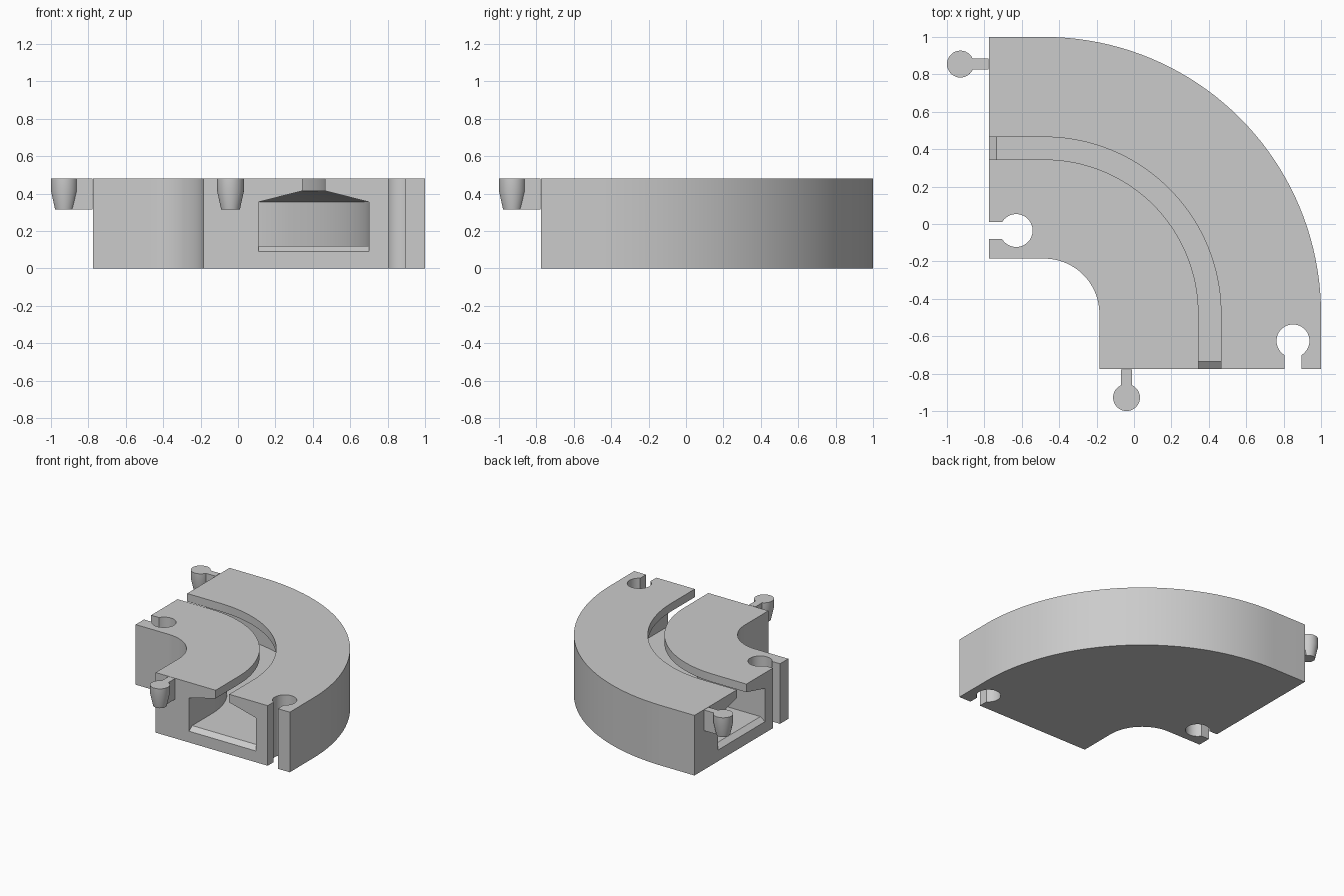
import bpy, bmesh, math
from mathutils import Vector, Matrix

cube = bpy.data.objects.get("Cube")
if cube:
    bpy.data.objects.remove(cube, do_unlink=True)

grey = bpy.data.materials.new("plain_grey")
grey.use_nodes = True
grey.diffuse_color = (0.6, 0.6, 0.6, 1)
grey.node_tree.nodes["Principled BSDF"].inputs["Base Color"].default_value = (0.6, 0.6, 0.6, 1)

CENTRE = -0.48      # bend centre on x and y
STRAIGHT = 0.295    # straight run at each end
HEIGHT = 0.48
RAMP = 0.04         # length of the floor ramp at each mouth
ARC_STEPS = 40


def make_object(name, bm):
    bmesh.ops.recalc_face_normals(bm, faces=bm.faces)
    mesh = bpy.data.meshes.new(name)
    bm.to_mesh(mesh)
    bm.free()
    mesh.materials.append(grey)
    obj = bpy.data.objects.new(name, mesh)
    bpy.context.collection.objects.link(obj)
    return obj


def select_only(obj):
    bpy.ops.object.select_all(action='DESELECT')
    obj.select_set(True)
    bpy.context.view_layer.objects.active = obj


def smooth(obj):
    select_only(obj)
    bpy.ops.object.shade_smooth_by_angle(angle=math.radians(25))


def loft(bm, rings):
    """Skin closed rings of points and cap both ends."""
    rows = [[bm.verts.new(p) for p in ring] for ring in rings]
    n = len(rows[0])
    for a, b in zip(rows, rows[1:]):
        for i in range(n):
            j = (i + 1) % n
            bm.faces.new((a[i], a[j], b[j], b[i]))
    bm.faces.new(rows[0])
    bm.faces.new(rows[-1])


def section(floor):
    """Channel cross-section as (radius from bend centre, height)."""
    return [(0.295, 0), (1.48, 0), (1.48, HEIGHT), (0.945, HEIGHT),
            (0.945, 0.415), (1.18, 0.355), (1.18, floor), (0.59, floor),
            (0.59, 0.355), (0.825, 0.415), (0.825, HEIGHT), (0.295, HEIGHT)]


# Curved channel body: straight, quarter bend, straight
ends = [(STRAIGHT, 0.09), (STRAIGHT - RAMP, 0.12)]
rings = [[(CENTRE - s, CENTRE + r, z) for r, z in section(f)] for s, f in ends]
for k in range(ARC_STEPS + 1):
    a = math.pi / 2 * (1 - k / ARC_STEPS)
    rings.append([(CENTRE + r * math.cos(a), CENTRE + r * math.sin(a), z)
                  for r, z in section(0.12)])
rings += [[(CENTRE + r, CENTRE - s, z) for r, z in section(f)] for s, f in reversed(ends)]
bm = bmesh.new()
loft(bm, rings)
body = make_object("curved_channel", bm)


# Keyhole sockets cut through the full height
def keyhole(x, y, direction):
    """Round hole with a neck leading out along the direction angle."""
    radius, half, reach = 0.088, 0.045, 0.25
    start = math.asin(half / radius)
    steps = 40
    outline = [(reach, -half), (reach, half)]
    for k in range(steps + 1):
        a = start + (2 * math.pi - 2 * start) * k / steps
        outline.append((radius * math.cos(a), radius * math.sin(a)))
    place = Matrix.Translation((x, y, 0)) @ Matrix.Rotation(direction, 4, 'Z')
    bm = bmesh.new()
    loft(bm, [[place @ Vector((u, v, z)) for u, v in outline] for z in (-0.1, HEIGHT + 0.1)])
    cutter = make_object("socket_cutter", bm)
    cutter.hide_render = True
    return cutter


for x, y, direction in ((-0.63, -0.035, math.pi), (0.85, -0.625, -math.pi / 2)):
    cutter = keyhole(x, y, direction)
    mod = body.modifiers.new("socket", 'BOOLEAN')
    mod.operation = 'DIFFERENCE'
    mod.solver = 'EXACT'
    mod.object = cutter
    select_only(body)
    bpy.ops.object.modifier_apply(modifier=mod.name)
    bpy.data.objects.remove(cutter, do_unlink=True)
smooth(body)


# Connector pegs: tapered post on a flat neck
def connector(side, x, y, inward):
    bm = bmesh.new()
    levels = ((0.05, 0.315), (0.072, 0.415), (0.072, HEIGHT))
    steps = 32
    loft(bm, [[(x + r * math.cos(2 * math.pi * k / steps),
                y + r * math.sin(2 * math.pi * k / steps), z) for k in range(steps)]
              for r, z in levels])
    smooth(make_object(side + "_peg", bm))

    bm = bmesh.new()
    bmesh.ops.create_cube(bm, size=1)
    low = 0.315
    place = (Matrix.Translation((x, y, (HEIGHT + low) / 2)) @ Matrix.Rotation(inward, 4, 'Z')
             @ Matrix.Translation((0.09, 0, 0)) @ Matrix.Diagonal((0.12, 0.058, HEIGHT - low, 1)))
    bm.transform(place)
    make_object(side + "_peg_neck", bm)


connector("right", -0.928, 0.855, 0)
connector("front", -0.04, -0.928, math.pi / 2)
